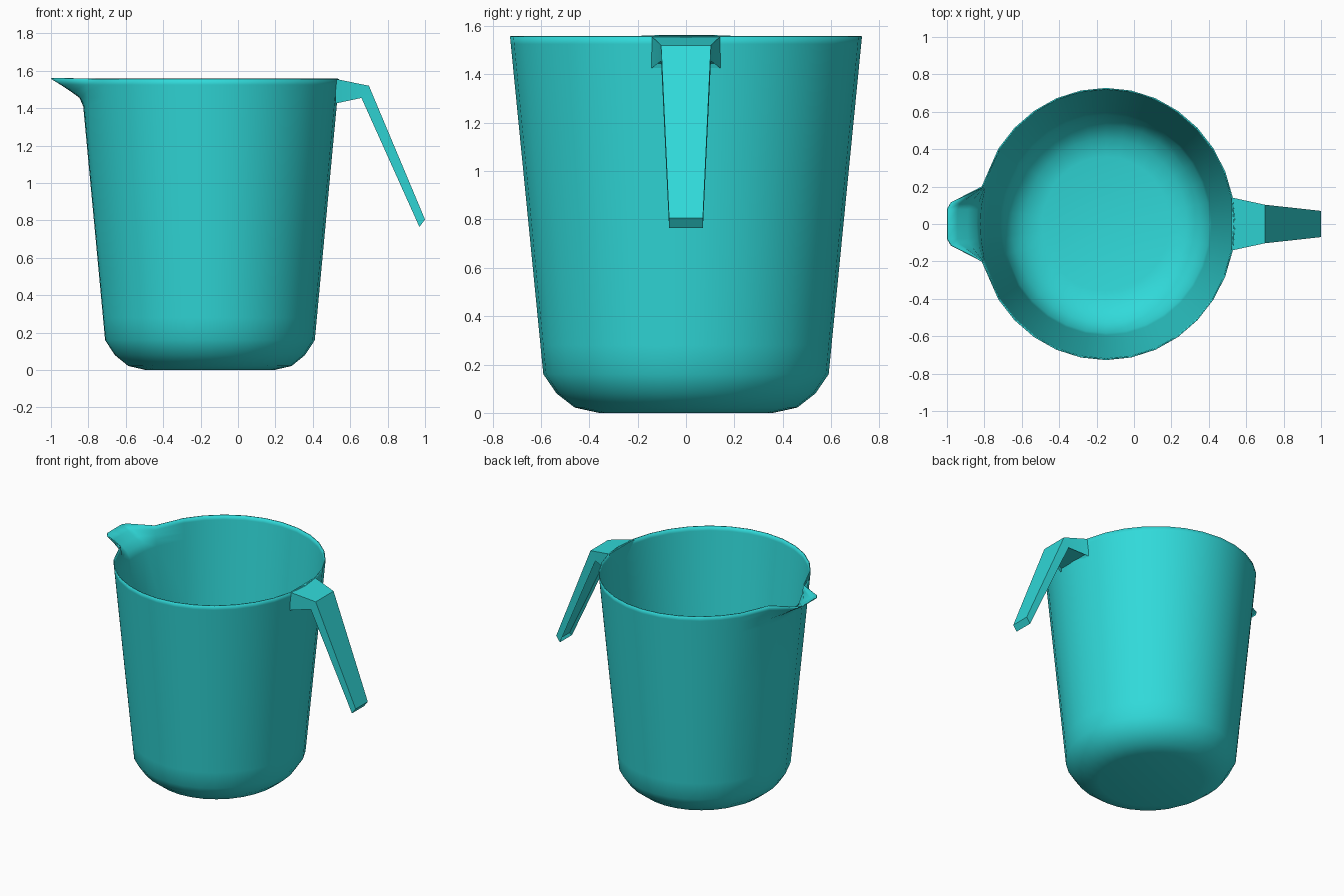
import bpy, bmesh, math

if "Cube" in bpy.data.objects:
    bpy.data.objects.remove(bpy.data.objects["Cube"])

CX = -0.15        # body axis
RATIO = 0.95      # body is slightly narrower in x than in y

mat = bpy.data.materials.new("cyan_plastic")
mat.diffuse_color = (0.03, 0.7, 0.7, 1)
mat.use_nodes = True
mat.node_tree.nodes["Principled BSDF"].inputs["Base Color"].default_value = mat.diffuse_color


def finish(bm, name, angle):
    bmesh.ops.recalc_face_normals(bm, faces=bm.faces)
    me = bpy.data.meshes.new(name)
    bm.to_mesh(me)
    bm.free()
    ob = bpy.data.objects.new(name, me)
    bpy.context.collection.objects.link(ob)
    me.materials.append(mat)
    bpy.ops.object.select_all(action='DESELECT')
    bpy.context.view_layer.objects.active = ob
    ob.select_set(True)
    bpy.ops.object.shade_smooth_by_angle(angle=math.radians(angle))
    return ob


# Jug body: rings of (radius in y, height, spout reach 0..1)
def wall(z):
    return 0.59 + 0.138 * (z - 0.16) / 1.4


rings = [(0.36, 0, 0), (0.46, 0.022, 0), (0.535, 0.08, 0)]
rings += [(wall(z), z, s) for z, s in
          [(0.16, 0), (0.28, 0), (1.0, 0), (1.41, 0), (1.455, 0.09),
           (1.49, 0.36), (1.525, 0.68), (1.557, 1)]]

# Columns every 11.25 degrees, regrouped around the spout at 180 degrees
angles = [i * 11.25 for i in range(-13, 14)]
angles += [164, 171.3, 173.7, 180, 186.3, 188.7, 196]
lip = {171.3: (-0.98, 0.115), 173.7: (-1.0, 0.08), 180: (-1.0, 0),
       186.3: (-1.0, -0.08), 188.7: (-0.98, -0.115)}

bm = bmesh.new()
loops = []
for r, z, s in rings:
    loop = []
    for a in angles:
        t = math.radians(a)
        x, y = CX + r * RATIO * math.cos(t), r * math.sin(t)
        if a in lip:
            x += (lip[a][0] - x) * s
            y += (lip[a][1] - y) * s
        loop.append(bm.verts.new((x, y, z)))
    loops.append(loop)
n = len(angles)
bm.faces.new(loops[0])
for lo, hi in zip(loops, loops[1:]):
    for i in range(n):
        j = (i + 1) % n
        bm.faces.new((lo[i], lo[j], hi[j], hi[i]))
body = finish(bm, "jug_body", 40)
# make sure the shell normals point outward, then add a thin wall inward
if body.data.polygons[0].normal.z > 0:
    body.data.flip_normals()
shell = body.modifiers.new("wall_thickness", 'SOLIDIFY')
shell.thickness = 0.007
shell.offset = -1

# Handle: cross-sections as (top x, top z, bottom x, bottom z, half width)
sections = [(0.52, 1.557, 0.52, 1.425, 0.142),
            (0.70, 1.52, 0.66, 1.455, 0.103),
            (1.0, 0.805, 0.97, 0.765, 0.07)]
bm = bmesh.new()
quads = [[bm.verts.new(p) for p in ((tx, -w, tz), (tx, w, tz), (bx, w, bz), (bx, -w, bz))]
         for tx, tz, bx, bz, w in sections]
under = []
for a, b in zip(quads, quads[1:]):
    for i in range(4):
        j = (i + 1) % 4
        f = bm.faces.new((a[i], a[j], b[j], b[i]))
        if i == 2:
            under.append(f)
bm.faces.new(quads[0])
bm.faces.new(quads[-1])
bmesh.ops.recalc_face_normals(bm, faces=bm.faces)
# shallow channel along the underside of the grip
bmesh.ops.inset_region(bm, faces=under, thickness=0.018, depth=-0.018)
finish(bm, "handle", 20)
